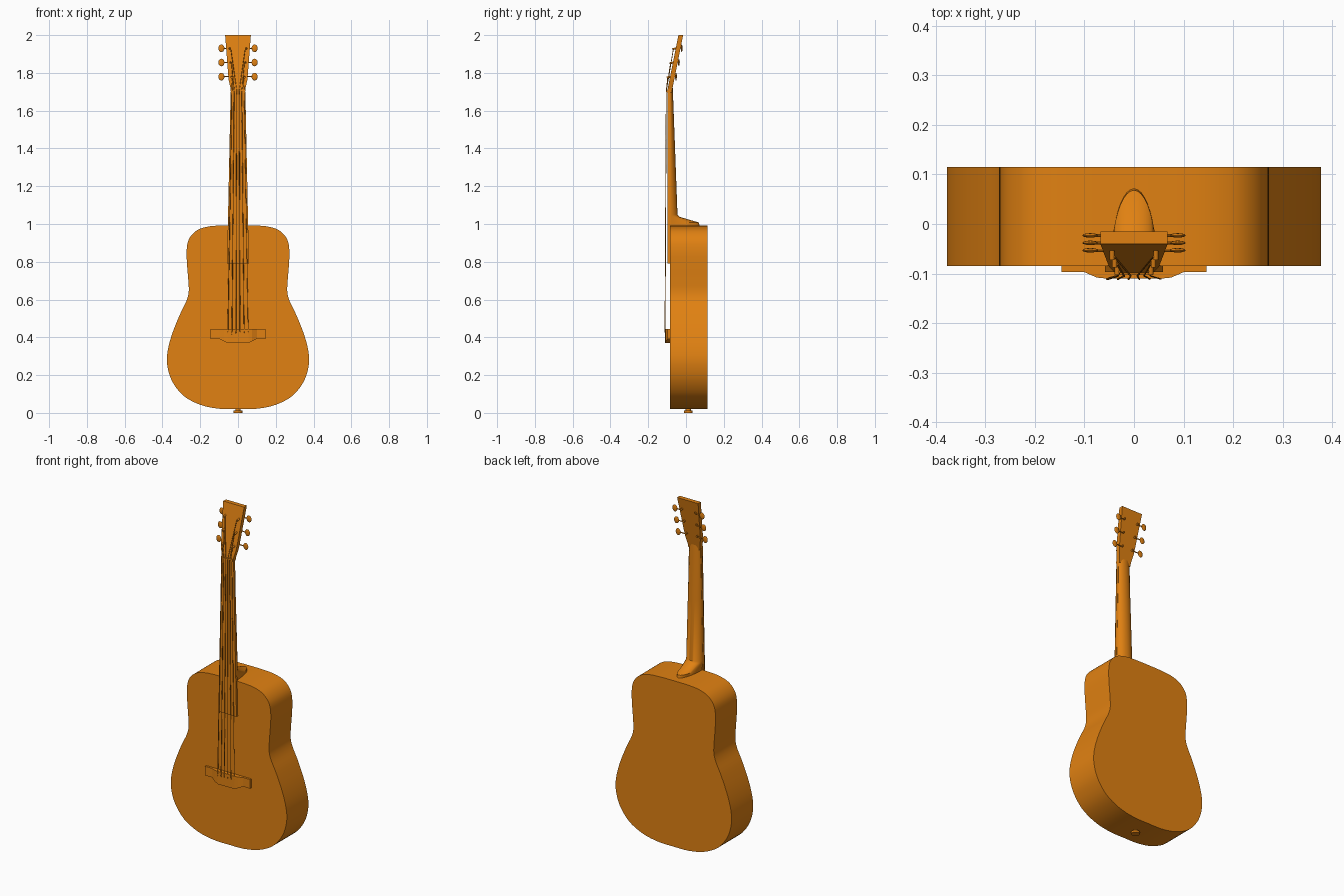
import bpy, bmesh, math
from mathutils import Vector

if "Cube" in bpy.data.objects:
    bpy.data.objects.remove(bpy.data.objects["Cube"])

wood = bpy.data.materials.new("orange_wood")
wood.diffuse_color = (0.75, 0.22, 0.006, 1)
wood.use_nodes = True
wood.node_tree.nodes["Principled BSDF"].inputs["Base Color"].default_value = wood.diffuse_color


def finish(name, bm, smooth=True):
    bmesh.ops.recalc_face_normals(bm, faces=bm.faces)
    me = bpy.data.meshes.new(name)
    bm.to_mesh(me)
    bm.free()
    me.materials.append(wood)
    ob = bpy.data.objects.new(name, me)
    bpy.context.collection.objects.link(ob)
    if smooth:
        bpy.ops.object.select_all(action='DESELECT')
        ob.select_set(True)
        bpy.context.view_layer.objects.active = ob
        bpy.ops.object.shade_smooth_by_angle(angle=math.radians(35))
    return ob


def mirrored(half):
    """Close a right-hand (x, z) outline with its mirror image."""
    return half + [(-x, z) for x, z in reversed(half) if x > 1e-6]


def prism(name, outline, y0, y1, slope=0, z_ref=0, smooth=False):
    """Extrude an (x, z) outline along y, optionally leaning back with height."""
    bm = bmesh.new()
    rings = [[bm.verts.new((x, y + slope * (z - z_ref), z)) for x, z in outline]
             for y in (y0, y1)]
    loft_rings(bm, rings)
    return finish(name, bm, smooth)


def loft_rings(bm, rings):
    n = len(rings[0])
    for a, b in zip(rings, rings[1:]):
        for i in range(n):
            j = (i + 1) % n
            bm.faces.new((a[i], a[j], b[j], b[i]))
    bm.faces.new(rings[0])
    bm.faces.new(rings[-1])


def spline(pts, steps):
    """Catmull-Rom through a closed loop of points."""
    out, n = [], len(pts)
    for i in range(n):
        p0, p1, p2, p3 = (Vector(pts[(i + k) % n]) for k in (-1, 0, 1, 2))
        for s in range(steps):
            t = s / steps
            p = 0.5 * (2 * p1 + (p2 - p0) * t + (2 * p0 - 5 * p1 + 4 * p2 - p3) * t * t
                       + (3 * p1 - p0 - 3 * p2 + p3) * t ** 3)
            out.append((p.x, p.y))
    return out


def tube(name, pts, r, sides=8):
    """Round rod following a path."""
    bm = bmesh.new()
    pts = [Vector(p) for p in pts]
    rings = []
    for i, p in enumerate(pts):
        d = (pts[min(i + 1, len(pts) - 1)] - pts[max(i - 1, 0)]).normalized()
        q = d.to_track_quat('Z', 'Y')
        rings.append([bm.verts.new(p + q @ Vector((r * math.cos(a), r * math.sin(a), 0)))
                      for a in (2 * math.pi * k / sides for k in range(sides))])
    loft_rings(bm, rings)
    return finish(name, bm)


def ellipsoid(name, loc, scale):
    bm = bmesh.new()
    bmesh.ops.create_uvsphere(bm, u_segments=16, v_segments=10, radius=1)
    for v in bm.verts:
        v.co = Vector([c * s for c, s in zip(v.co, scale)]) + Vector(loc)
    return finish(name, bm)


# Body
half = [(0, .02), (.1, .022), (.2, .043), (.29, .092), (.35, .17), (.375, .255),
        (.372, .33), (.348, .42), (.308, .52), (.274, .59), (.261, .64), (.263, .70),
        (.27, .79), (.272, .86), (.26, .92), (.22, .965), (.16, .986), (.09, .992), (0, .993)]
prism("body", spline(mirrored(half), 4), -.085, .115, smooth=True)

# Neck with heel: half-elliptical sections as (z, half width, back y)
bm = bmesh.new()
rings = []
for z, w, back in [(.98, .046, .074), (1.008, .047, .068), (1.038, .052, -.035),
                   (1.05, .052, -.045), (1.4, .045, -.058), (1.72, .037, -.07)]:
    rings.append([bm.verts.new((w * math.cos(a), -.088 + (back + .088) * math.sin(a), z))
                  for a in (math.pi * k / 20 for k in range(21))])
loft_rings(bm, rings)
finish("neck", bm)

# Fretboard and nut
prism("fretboard", mirrored([(.058, .79), (.039, 1.70)]), -.097, -.083)
prism("nut", mirrored([(.038, 1.698), (.038, 1.708)]), -.103, -.085)

# Headstock, leaning back
SLOPE, Z0 = .2, 1.70


def head_front(z):
    return -.1 + SLOPE * (z - Z0)


prism("headstock", mirrored([(.038, 1.695), (.039, 1.715), (.05, 1.765), (.068, 2.0)]),
      -.1, -.075, SLOPE, Z0)

# Bridge: flat wings with a raised centre
front_y = [(.146, -.097), (.1, -.097), (.075, -.11)]
low_z = [(.146, .392), (.1, .392), (.055, .37)]
bm = bmesh.new()
rings = []
for x, y, low in [(.146, -.097, .392), (.1, -.097, .392), (.075, -.108, .38), (.055, -.11, .37)]:
    rings.append((x, y, low))
rings = [(-x, y, low) for x, y, low in rings] + rings[::-1]
loft_rings(bm, [[bm.verts.new(c) for c in
                 ((x, -.083, low), (x, y, low), (x, y, .445), (x, -.083, .445))]
                for x, y, low in rings])
finish("bridge", bm, False)

# Tuners: post through the headstock, rear gear, shaft and knob
TUNERS = [(1.78, .034), (1.855, .039), (1.93, .044)]
for side, s in (("left", -1), ("right", 1)):
    for i, (z, x) in enumerate(TUNERS, 1):
        f = head_front(z)
        ky = f + .031
        tube(f"tuner_post_{side}_{i}", [(s * x, f - .018, z - .004), (s * x, f + .036, z + .006)], .005, 12)
        tube(f"tuner_shaft_{side}_{i}", [(s * x, ky, z), (s * .08, ky, z)], .003)
        ellipsoid(f"tuner_knob_{side}_{i}", (s * .088, ky, z), (.016, .0045, .02))

# Strings: bridge to nut to post
for k in range(6):
    u = (k - 2.5) / 2.5
    z, x = TUNERS[k if k < 3 else 5 - k]
    s = -1 if k < 3 else 1
    tube(f"string_{k + 1}",
         [(u * .055, -.108, .415), (u * .054, -.111, .43), (u * .033, -.1045, 1.703),
          (s * (x - .005), head_front(z) - .012, z)], .0024 - .0002 * k, 6)

# Strap button under the body
tube("strap_button_stem", [(0, .012, .008), (0, .012, .03)], .014, 20)
tube("strap_button", [(0, .012, 0), (0, .012, .012)], .023, 24)
